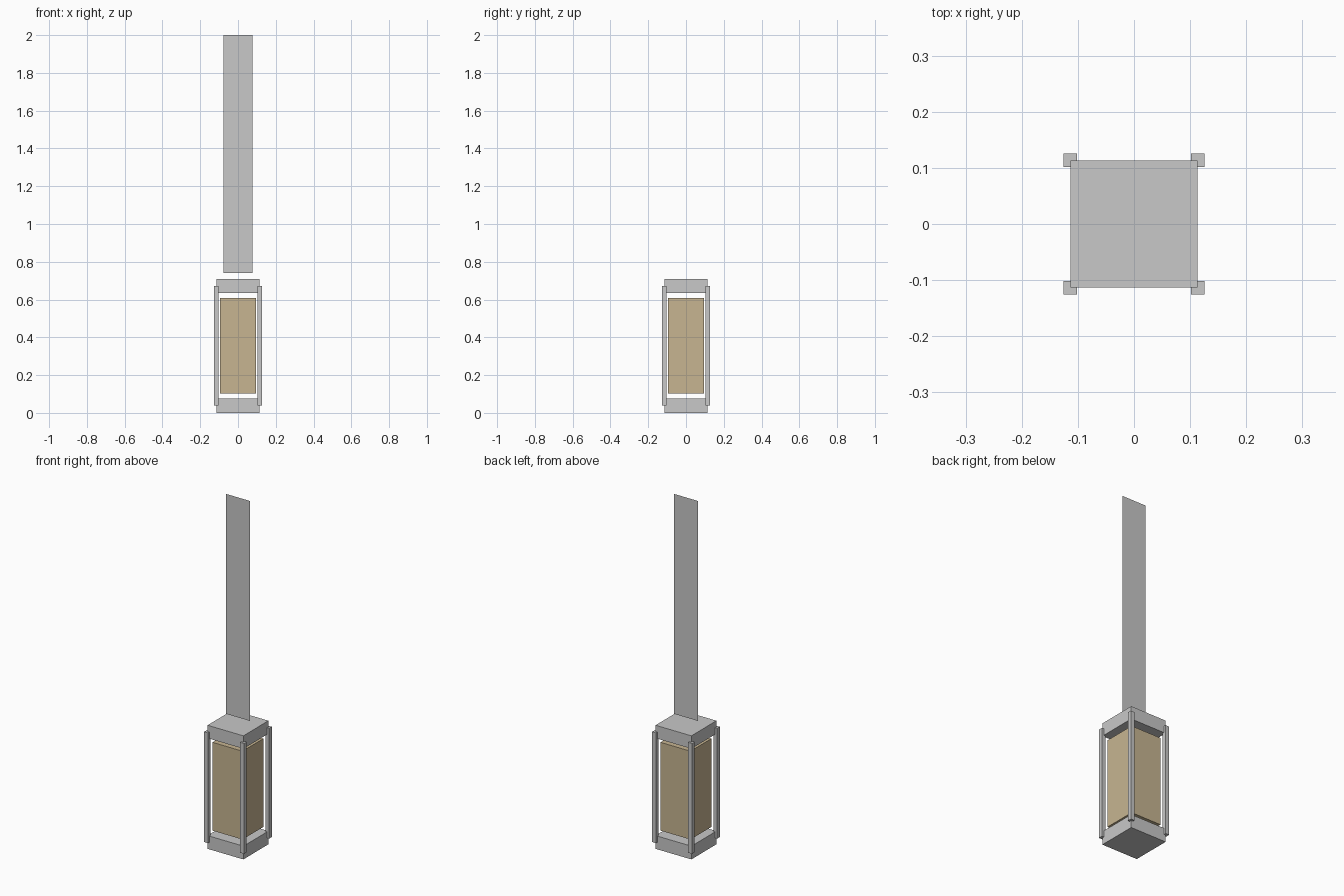
import bpy
import bmesh
from mathutils import Matrix, Vector

cube = bpy.data.objects.get("Cube")
if cube:
    bpy.data.objects.remove(cube, do_unlink=True)


def make_material(name, color):
    mat = bpy.data.materials.new(name)
    mat.use_nodes = True
    mat.diffuse_color = color
    mat.node_tree.nodes["Principled BSDF"].inputs["Base Color"].default_value = color
    return mat


def finish(name, bm, mat):
    mesh = bpy.data.meshes.new(name)
    bm.to_mesh(mesh)
    bm.free()
    mesh.materials.append(mat)
    obj = bpy.data.objects.new(name, mesh)
    bpy.context.collection.objects.link(obj)
    return obj


def box(name, x, y, half, bottom, top, mat):
    """Square upright box centred on x, y."""
    bm = bmesh.new()
    size = Vector((2 * half, 2 * half, top - bottom))
    place = Matrix.Translation((x, y, (bottom + top) / 2))
    bmesh.ops.create_cube(bm, size=1, matrix=place @ Matrix.Diagonal(size).to_4x4())
    return finish(name, bm, mat)


metal = make_material("light grey metal", (0.58, 0.58, 0.58, 1))
glass = make_material("warm tan glass", (0.57, 0.46, 0.285, 1))

# Lantern body
box("base", 0, 0, 0.1135, 0, 0.076, metal)
box("cap", 0, 0, 0.1135, 0.634, 0.708, metal)
box("glass_core", 0, 0, 0.095, 0.102, 0.608, glass)

# Corner posts
for side, x in (("right", -1), ("left", 1)):
    for end, y in (("front", -1), ("back", 1)):
        box(f"{end}_{side}_post", x * 0.114, y * 0.114, 0.012, 0.04, 0.672, metal)

# Flat hanging strap, a single sheet above the cap
bm = bmesh.new()
low, high, half = 0.74, 2.0, 0.077
corners = [(-half, 0, low), (half, 0, low), (half, 0, high), (-half, 0, high)]
bm.faces.new([bm.verts.new(c) for c in corners])
finish("hanging_strap", bm, metal)
